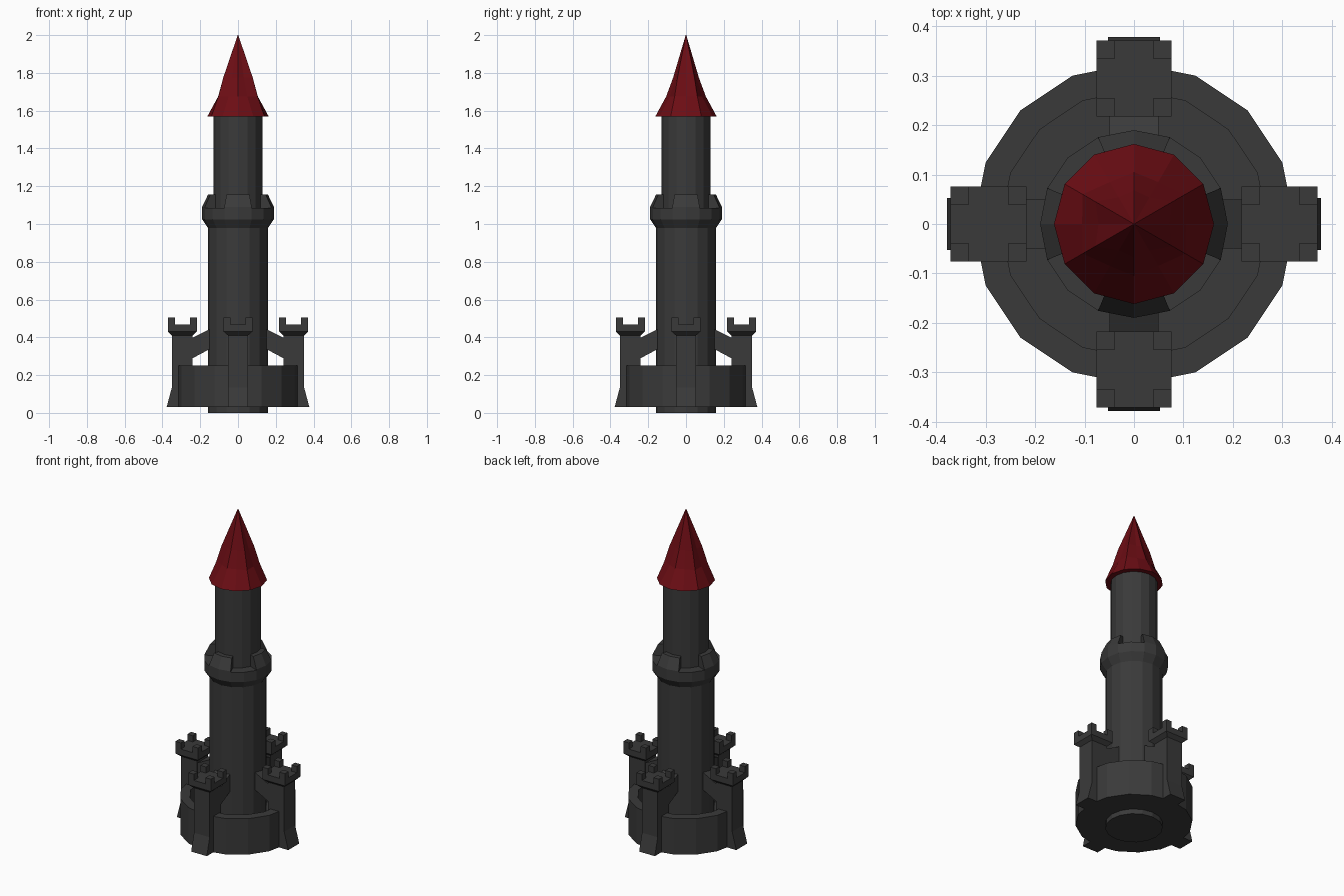
import bpy
from math import sin, cos, pi, radians
from mathutils import Matrix
import bmesh

if "Cube" in bpy.data.objects:
    bpy.data.objects.remove(bpy.data.objects["Cube"])


def material(name, colour):
    m = bpy.data.materials.new(name)
    m.diffuse_color = (*colour, 1)
    m.use_nodes = True
    m.node_tree.nodes["Principled BSDF"].inputs["Base Color"].default_value = m.diffuse_color
    return m


stone = material("dark_stone", (0.042, 0.042, 0.042))
red = material("red_tiles", (0.15, 0.004, 0.007))


def loft(name, rings, mat, turn=0, closed=False):
    """Skin a stack of equal-length rings; cap the ends or join them in a loop."""
    bm = bmesh.new()
    vs = [[bm.verts.new(p) for p in ring] for ring in rings]
    n = len(vs[0])
    pairs = list(zip(vs, vs[1:])) + ([(vs[-1], vs[0])] if closed else [])
    for a, b in pairs:
        for i in range(n):
            j = (i + 1) % n
            bm.faces.new((a[i], a[j], b[j], b[i]))
    if not closed:
        bm.faces.new(vs[0][::-1])
        bm.faces.new(vs[-1])
    bmesh.ops.remove_doubles(bm, verts=bm.verts, dist=1e-5)
    bmesh.ops.recalc_face_normals(bm, faces=bm.faces)
    bm.transform(Matrix.Rotation(turn, 4, 'Z'))
    me = bpy.data.meshes.new(name)
    bm.to_mesh(me)
    bm.free()
    me.materials.append(mat)
    ob = bpy.data.objects.new(name, me)
    bpy.context.collection.objects.link(ob)
    return ob


def circle(r, z, n=16):
    """Ring of n points; r may be a list of radii that repeats."""
    rs = r if isinstance(r, list) else [r]
    return [(rs[i % len(rs)] * cos(2 * pi * i / n),
             rs[i % len(rs)] * sin(2 * pi * i / n), z) for i in range(n)]


def rect(x0, x1, y0, y1, z):
    return [(x0, y0, z), (x1, y0, z), (x1, y1, z), (x0, y1, z)]


# Main shaft with flared collar, then the narrower upper shaft
loft("main_tower", [circle(r, z) for r, z in [
    (0.16, 0), (0.16, 0.98), (0.19, 1.025), (0.19, 1.085),
    (0.13, 1.085), (0.13, 1.575)]], stone)

# Round curtain wall with a recessed courtyard
loft("curtain_wall", [circle(r, z) for r, z in [
    (0.325, 0.03), (0.325, 0.25), (0.27, 0.25), (0.27, 0.12), (0.15, 0.12),
    (0.15, 0.03)]], stone, closed=True)

# Folded pointed roof
fold = [0.105, 0.12, 0.098, 0.105, 0.098, 0.12]
loft("roof", [circle(0.162, 1.57, 12), circle(fold, 1.675, 12),
              circle([0.072, 0.09, 0.062, 0.068, 0.062, 0.09], 1.775, 12),
              circle(0.0015, 2.0, 12)], red)

for k in range(4):
    turn = k * pi / 2

    # Sloped merlon on the collar, spanning two facets
    sections = []
    for deg in (-22.5, 0, 22.5):
        c, s = cos(radians(deg)), sin(radians(deg))
        sections.append([(r * c, r * s, z) for r, z in [
            (0.128, 1.08), (0.19, 1.08), (0.19, 1.09), (0.158, 1.157), (0.128, 1.157)]])
    loft(f"collar_merlon_{k}", sections, stone, turn)

    # Turret body with splayed foot and overhanging cap
    loft(f"turret_{k}", [
        rect(0.24, 0.378, -0.053, 0.053, 0.03),
        rect(0.24, 0.35, -0.053, 0.053, 0.135),
        rect(0.24, 0.35, -0.053, 0.053, 0.41),
        rect(0.218, 0.371, -0.076, 0.076, 0.43),
        rect(0.218, 0.371, -0.076, 0.076, 0.467)], stone, turn)

    # Four corner merlons on the turret
    for i, x in enumerate((0.218, 0.334)):
        for j, y in enumerate((-0.076, 0.039)):
            loft(f"turret_merlon_{k}_{i}{j}",
                 [rect(x, x + 0.037, y, y + 0.037, z) for z in (0.467, 0.505)],
                 stone, turn)

    # Sloping buttress from turret to shaft
    profile = [(0.14, 0.449), (0.245, 0.395), (0.245, 0.287), (0.14, 0.343)]
    loft(f"buttress_{k}", [[(x, y, z) for x, z in profile] for y in (-0.05, 0.05)],
         stone, turn)
